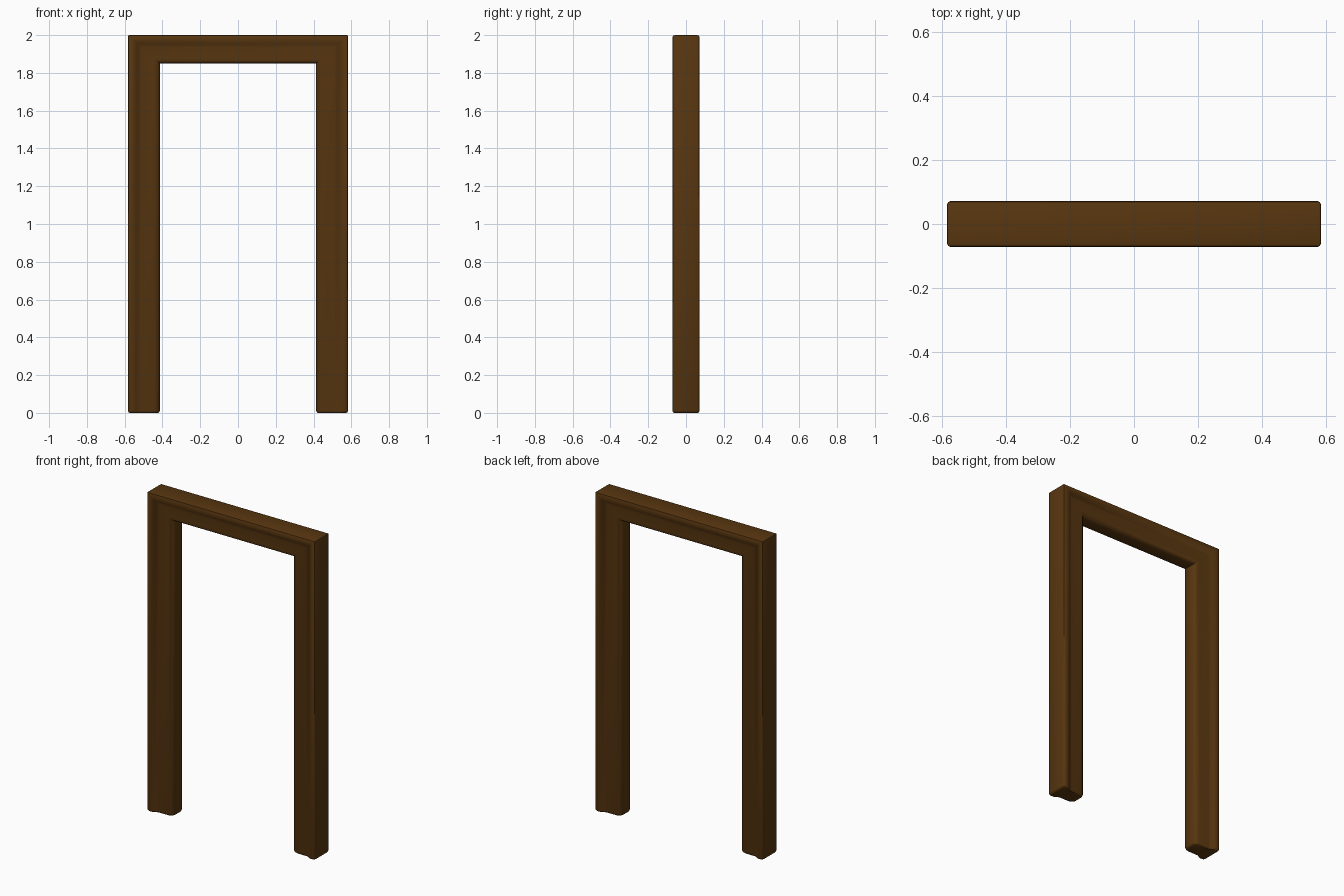
import bpy, bmesh

if "Cube" in bpy.data.objects:
    bpy.data.objects.remove(bpy.data.objects["Cube"])

HALF_W, HEIGHT = 0.583, 2.0
LEG, HEAD = 0.17, 0.15      # widths of the legs and the head

wood = bpy.data.materials.new("dark brown wood")
wood.diffuse_color = (0.098, 0.037, 0.005, 1)
wood.use_nodes = True
wood.node_tree.nodes["Principled BSDF"].inputs["Base Color"].default_value = wood.diffuse_color

# Moulded section: (fraction of width from the outer edge, half depth)
half = [(0.0, 0.060), (0.02, 0.068), (0.07, 0.072), (0.17, 0.072), (0.24, 0.068),
        (0.33, 0.057), (0.42, 0.054), (0.82, 0.054), (0.91, 0.050), (0.97, 0.042), (1.0, 0.030)]
section = [(u, -d) for u, d in half] + [(u, d) for u, d in reversed(half)]

bm = bmesh.new()


def foot(side, z, k):
    """Section ring across a leg, shrunk towards its middle by factor k."""
    return [bm.verts.new((side * (HALF_W - LEG * (0.5 + (u - 0.5) * k)), y * k, z))
            for u, y in section]


def mitre(side):
    """Section ring along the mitred corner."""
    return [bm.verts.new((side * (HALF_W - LEG * u), y, HEIGHT - HEAD * u)) for u, y in section]


# Sweep up one leg, across the head and down the other leg
rings = [foot(-1, 0, 0.88), foot(-1, 0.004, 0.96), foot(-1, 0.012, 1), mitre(-1),
         mitre(1), foot(1, 0.012, 1), foot(1, 0.004, 0.96), foot(1, 0, 0.88)]
n = len(section)
for a, b in zip(rings, rings[1:]):
    for i in range(n):
        j = (i + 1) % n
        bm.faces.new((a[i], a[j], b[j], b[i]))
bm.faces.new(rings[0])
bm.faces.new(rings[-1])

# Soften the outer top corners
corner = [e for e in bm.edges if all(v.co.z > HEIGHT - 0.001 for v in e.verts)
          and abs(e.verts[0].co.x - e.verts[1].co.x) < 0.001]
bmesh.ops.bevel(bm, geom=corner, offset=0.008, segments=2, affect='EDGES', profile=0.5)
bmesh.ops.recalc_face_normals(bm, faces=bm.faces)

mesh = bpy.data.meshes.new("door_frame")
bm.to_mesh(mesh)
bm.free()
mesh.materials.append(wood)
frame = bpy.data.objects.new("door_frame", mesh)
bpy.context.collection.objects.link(frame)

bpy.context.view_layer.objects.active = frame
frame.select_set(True)
bpy.ops.object.shade_smooth_by_angle(angle=0.7)
